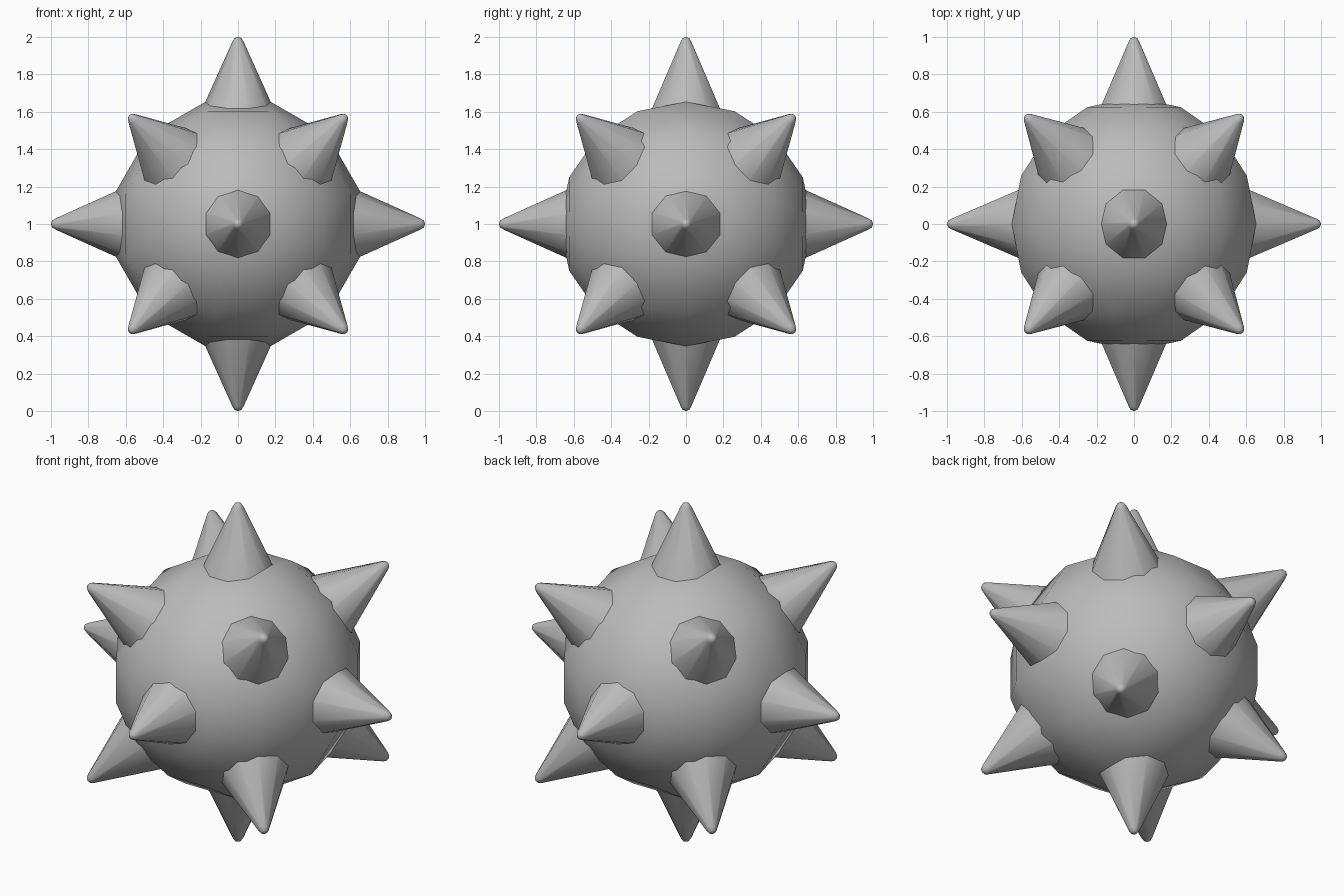
import bpy, bmesh, math
from mathutils import Matrix, Vector
from itertools import product

if "Cube" in bpy.data.objects:
    bpy.data.objects.remove(bpy.data.objects["Cube"])

grey = bpy.data.materials.new("plain_grey")
grey.diffuse_color = (0.5, 0.5, 0.5, 1)
grey.use_nodes = True
grey.node_tree.nodes["Principled BSDF"].inputs["Base Color"].default_value = grey.diffuse_color
CENTRE = Vector((0, 0, 1))


def add_object(name, bm, matrix):
    mesh = bpy.data.meshes.new(name)
    bmesh.ops.recalc_face_normals(bm, faces=bm.faces)
    for f in bm.faces:
        f.smooth = True
    bm.to_mesh(mesh)
    bm.free()
    mesh.materials.append(grey)
    obj = bpy.data.objects.new(name, mesh)
    obj.matrix_world = matrix
    bpy.context.collection.objects.link(obj)
    return obj


# Ball: twelve segments, eight rings, poles along y, flats facing up and sideways
bm = bmesh.new()
bmesh.ops.create_uvsphere(bm, u_segments=12, v_segments=8, radius=0.676,
                          matrix=Matrix.Rotation(math.radians(15), 4, 'Z'))
add_object("ball", bm, Matrix.Translation(CENTRE) @ Matrix.Rotation(math.pi / 2, 4, 'X'))

# Spike: ten-sided cone with a blunt rounded tip, as (radius, distance from centre)
PROFILE = [(0.208, 0.58), (0.030, 0.975), (0.018, 0.994)]
SIDES = 10


def spike(name, direction):
    bm = bmesh.new()
    rings = []
    for r, h in PROFILE:
        rings.append([bm.verts.new((r * math.sin(a), r * math.cos(a), h))
                      for a in (i * math.tau / SIDES for i in range(SIDES))])
    tip = bm.verts.new((0, 0, 1))
    for low, high in zip(rings, rings[1:]):
        for i in range(SIDES):
            j = (i + 1) % SIDES
            bm.faces.new((low[i], low[j], high[j], high[i]))
    for i in range(SIDES):
        bm.faces.new((rings[-1][i], rings[-1][(i + 1) % SIDES], tip))
    base = bm.faces.new(rings[0])
    for e in base.edges:
        e.smooth = False
    # Aim the spike outward with one corner of its section turned upward
    z = direction.normalized()
    up = Vector((1, 0, 0)) if abs(z.z) > 0.9 else Vector((0, 0, 1))
    y = (up - z * up.dot(z)).normalized()
    x = y.cross(z)
    turn = Matrix((x, y, z)).transposed().to_4x4()
    add_object(name, bm, Matrix.Translation(CENTRE) @ turn)


# Six spikes on the axes and eight on the diagonals
for d in product((-1, 0, 1), repeat=3):
    count = sum(map(abs, d))
    if count == 1:
        spike("axis_spike", Vector(d))
    elif count == 3:
        spike("diagonal_spike", Vector(d))
